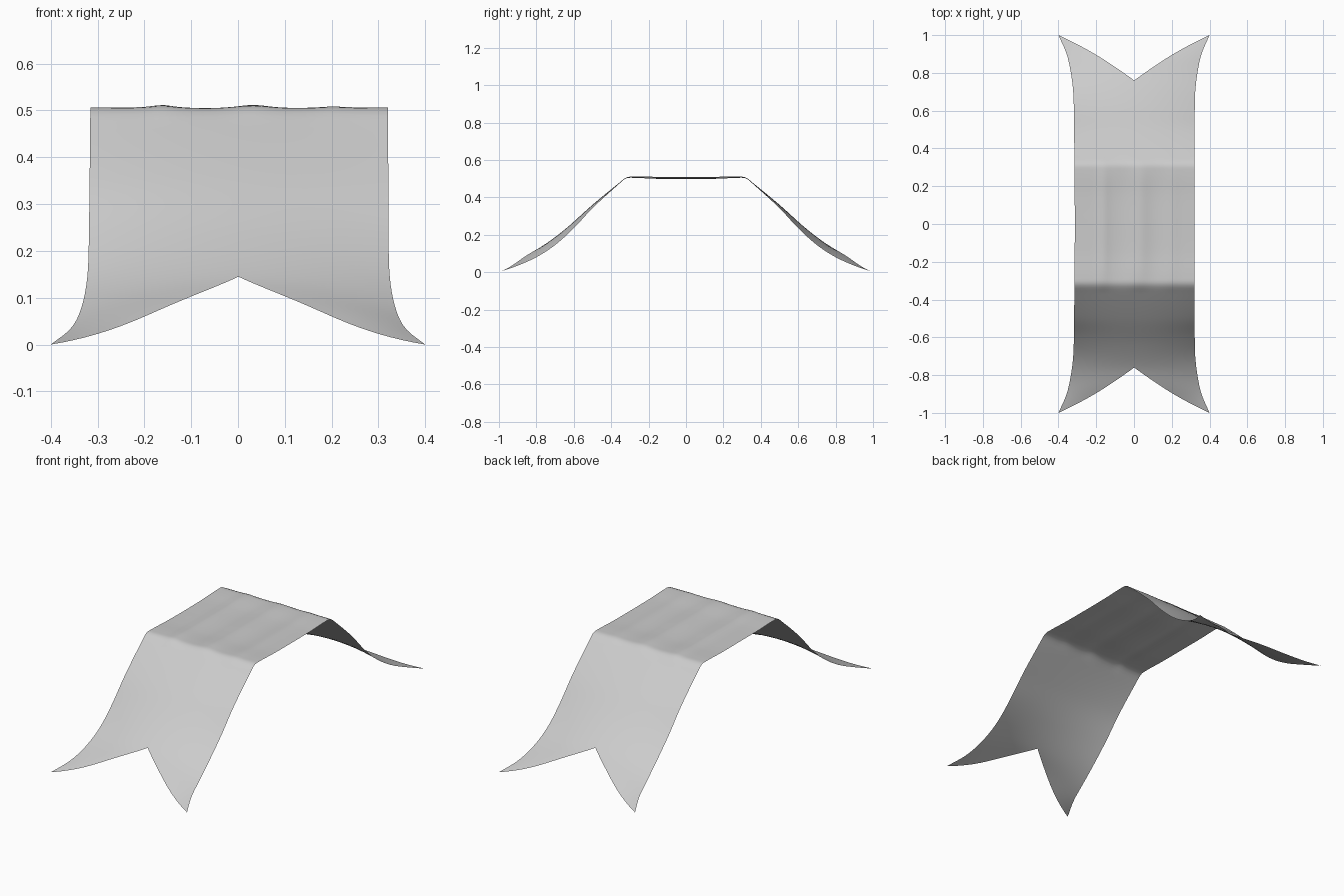
import bpy, bmesh, math

if "Cube" in bpy.data.objects:
    bpy.data.objects.remove(bpy.data.objects["Cube"])

# Profiles: height along the centre line, height along the side hems, half width
CENTRE = [(0, .503), (.15, .503), (.28, .507), (.32, .503), (.36, .475), (.5, .36), (.64, .235),
          (.76, .145), (.88, .08), (1, 0)]
HEM = [(0, .501), (.15, .502), (.28, .506), (.32, .502), (.36, .47), (.5, .342), (.6, .235),
       (.7, .145), (.8, .08), (.9, .035), (1, 0)]
WIDTH = [(0, .317), (.3, .318), (.6, .32), (.7, .323), (.8, .335), (.9, .357), (1, .4)]


def curve(pts, y):
    """Smooth (cubic Hermite) interpolation through profile points."""
    def slope(i):
        a, b = pts[max(i - 1, 0)], pts[min(i + 1, len(pts) - 1)]
        return (b[1] - a[1]) / (b[0] - a[0])
    i = next((k for k in range(len(pts) - 1) if y <= pts[k + 1][0]), len(pts) - 2)
    (x0, v0), (x1, v1) = pts[i], pts[i + 1]
    h = x1 - x0
    t = (y - x0) / h
    return ((2*t**3 - 3*t**2 + 1) * v0 + (t**3 - 2*t**2 + t) * h * slope(i)
            + (3*t**2 - 2*t**3) * v1 + (t**3 - t**2) * h * slope(i + 1))


def bump(x, c, s):
    return math.exp(-((x - c) / s) ** 2)


def cloth_point(u, t):
    """u runs across, t along; the ends are cut to a swallowtail."""
    a = abs(t)
    end = .76 + .24 * abs(u)
    y = min(1, a * (.7 + (end - .7) * a ** 4)) if a == 1 else a * .7 + (end - .7) * a ** 4
    x = u * curve(WIDTH, y)
    z = curve(CENTRE, y) + (curve(HEM, y) - curve(CENTRE, y)) * u * u
    # Faint lengthwise wrinkles on the flat top
    top = max(0, 1 - (y / .36) ** 4)
    z += top * (.007 * bump(x, -.165, .03) + .007 * bump(x, .03, .04)
                + .003 * bump(x, .2, .03) - .004 * bump(x, -.07, .05) - .003 * bump(x, .12, .05))
    x += .004 * max(0, 1 - y)
    return (x, math.copysign(y, t), z)


# Draped cloth runner
NX, NY = 40, 120
bm = bmesh.new()
rows = [[bm.verts.new(cloth_point(2 * i / NX - 1, 2 * j / NY - 1)) for i in range(NX + 1)]
        for j in range(NY + 1)]
for r0, r1 in zip(rows, rows[1:]):
    for i in range(NX):
        bm.faces.new((r0[i], r0[i + 1], r1[i + 1], r1[i])).smooth = True
mesh = bpy.data.meshes.new("cloth_runner")
bm.to_mesh(mesh)
bm.free()
bpy.context.collection.objects.link(bpy.data.objects.new("cloth_runner", mesh))
